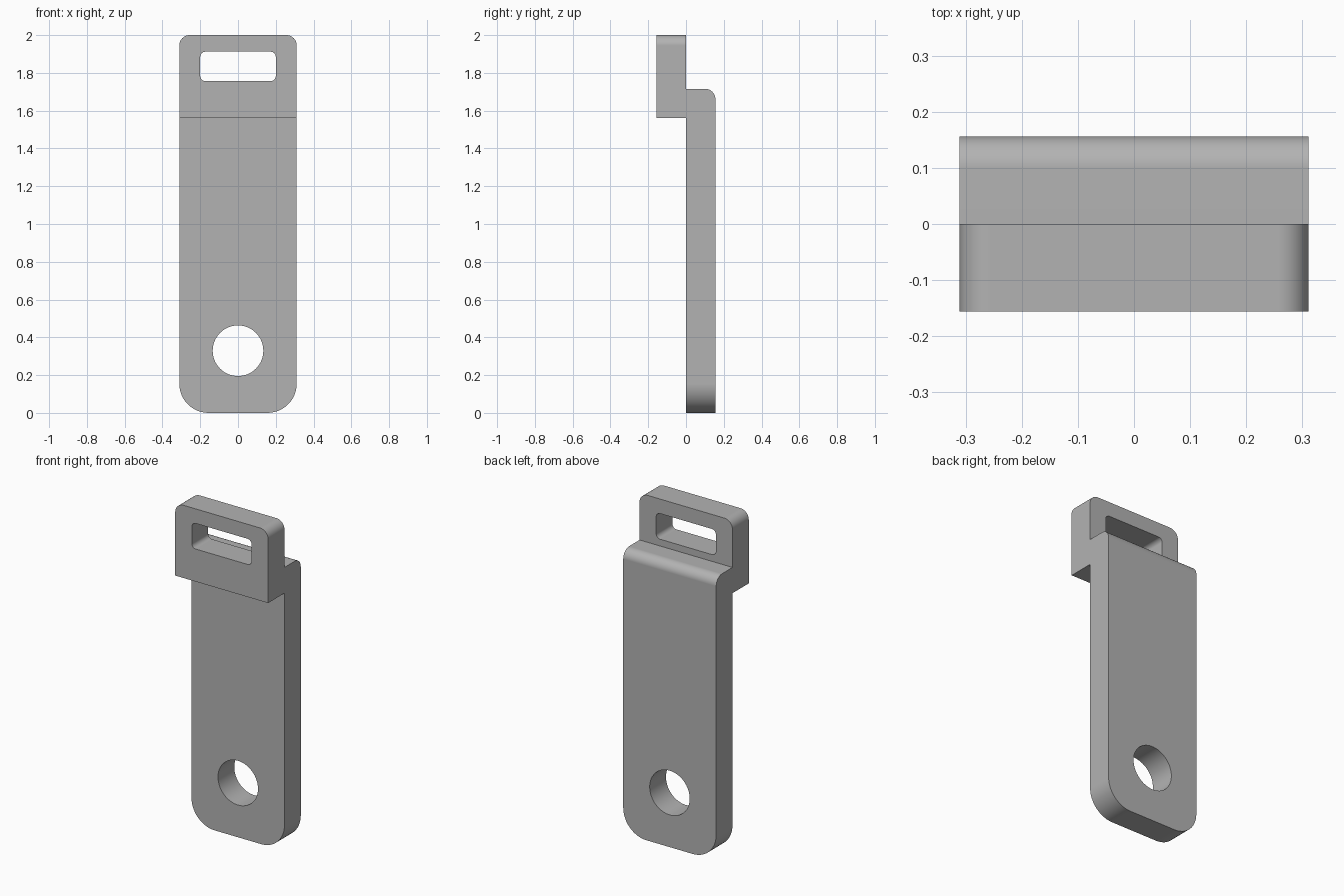
import bpy
import bmesh
import math
from mathutils import Vector

cube = bpy.data.objects.get("Cube")
if cube:
    bpy.data.objects.remove(cube, do_unlink=True)

HALF_W, HALF_D, HEIGHT = 0.311, 0.156, 2.0
STEP_FRONT, STEP_BACK = 1.56, 1.716


def rounded(corners, steps=12):
    """Outline from (u, v, radius) right-angled corners, each filleted by an arc."""
    pts = []
    for i, (u, v, r) in enumerate(corners):
        c = Vector((u, v))
        if r == 0:
            pts.append(c)
            continue
        a = (Vector(corners[i - 1][:2]) - c).normalized() * r
        b = (Vector(corners[(i + 1) % len(corners)][:2]) - c).normalized() * r
        for k in range(steps + 1):
            t = math.pi / 2 * k / steps
            pts.append(c + a + b - b * math.cos(t) - a * math.sin(t))
    return pts


def prism(name, pts, place, half):
    """Extrude a flat outline symmetrically; place maps (u, v, depth) to xyz."""
    bm = bmesh.new()
    rings = [[bm.verts.new(place(p.x, p.y, d)) for p in pts] for d in (-half, half)]
    for ring in rings:
        bm.faces.new(ring)
    n = len(pts)
    for i in range(n):
        j = (i + 1) % n
        bm.faces.new((rings[0][i], rings[0][j], rings[1][j], rings[1][i]))
    bmesh.ops.recalc_face_normals(bm, faces=bm.faces)
    mesh = bpy.data.meshes.new(name)
    bm.to_mesh(mesh)
    bm.free()
    obj = bpy.data.objects.new(name, mesh)
    bpy.context.collection.objects.link(obj)
    return obj


def along_x(u, v, d):
    return (d, u, v)


def along_y(u, v, d):
    return (u, d, v)


# Stepped side profile, oversized where the front outline trims it
body = prism("stepped_bracket", rounded([
    (0, -0.1, 0), (HALF_D, -0.1, 0), (HALF_D, STEP_BACK, 0.056), (0, STEP_BACK, 0),
    (0, HEIGHT + 0.1, 0), (-HALF_D, HEIGHT + 0.1, 0),
    (-HALF_D, STEP_FRONT, 0), (0, STEP_FRONT, 0)]), along_x, 0.5)

# Front outline with rounded corners
outline = prism("outline_cutter", rounded([
    (-HALF_W, 0, 0.155), (HALF_W, 0, 0.155),
    (HALF_W, HEIGHT, 0.055), (-HALF_W, HEIGHT, 0.055)]), along_y, 0.4)

# Strap slot and round hole
slot = prism("slot_cutter", rounded([
    (-0.2, 1.757, 0.027), (0.2, 1.757, 0.027),
    (0.2, 1.912, 0.027), (-0.2, 1.912, 0.027)]), along_y, 0.4)
hole = prism("hole_cutter", [
    Vector((0.134 * math.cos(math.tau * k / 64), 0.329 + 0.134 * math.sin(math.tau * k / 64)))
    for k in range(64)], along_y, 0.4)

bpy.context.view_layer.objects.active = body
for cutter, operation in ((outline, "INTERSECT"), (slot, "DIFFERENCE"), (hole, "DIFFERENCE")):
    mod = body.modifiers.new(cutter.name, "BOOLEAN")
    mod.operation, mod.solver, mod.object = operation, "EXACT", cutter
    bpy.ops.object.modifier_apply(modifier=mod.name)
    bpy.data.objects.remove(cutter, do_unlink=True)

# Grey finish
grey = bpy.data.materials.new("plain_grey")
grey.use_nodes = True
colour = (0.45, 0.45, 0.45, 1)
grey.diffuse_color = colour
grey.node_tree.nodes["Principled BSDF"].inputs["Base Color"].default_value = colour
body.data.materials.clear()
body.data.materials.append(grey)

# Smooth fillets with flat main faces
bpy.ops.object.select_all(action="DESELECT")
body.select_set(True)
bpy.ops.object.shade_smooth_by_angle(angle=math.radians(30))
weighted = body.modifiers.new("flat_faces", "WEIGHTED_NORMAL")
weighted.keep_sharp = True
